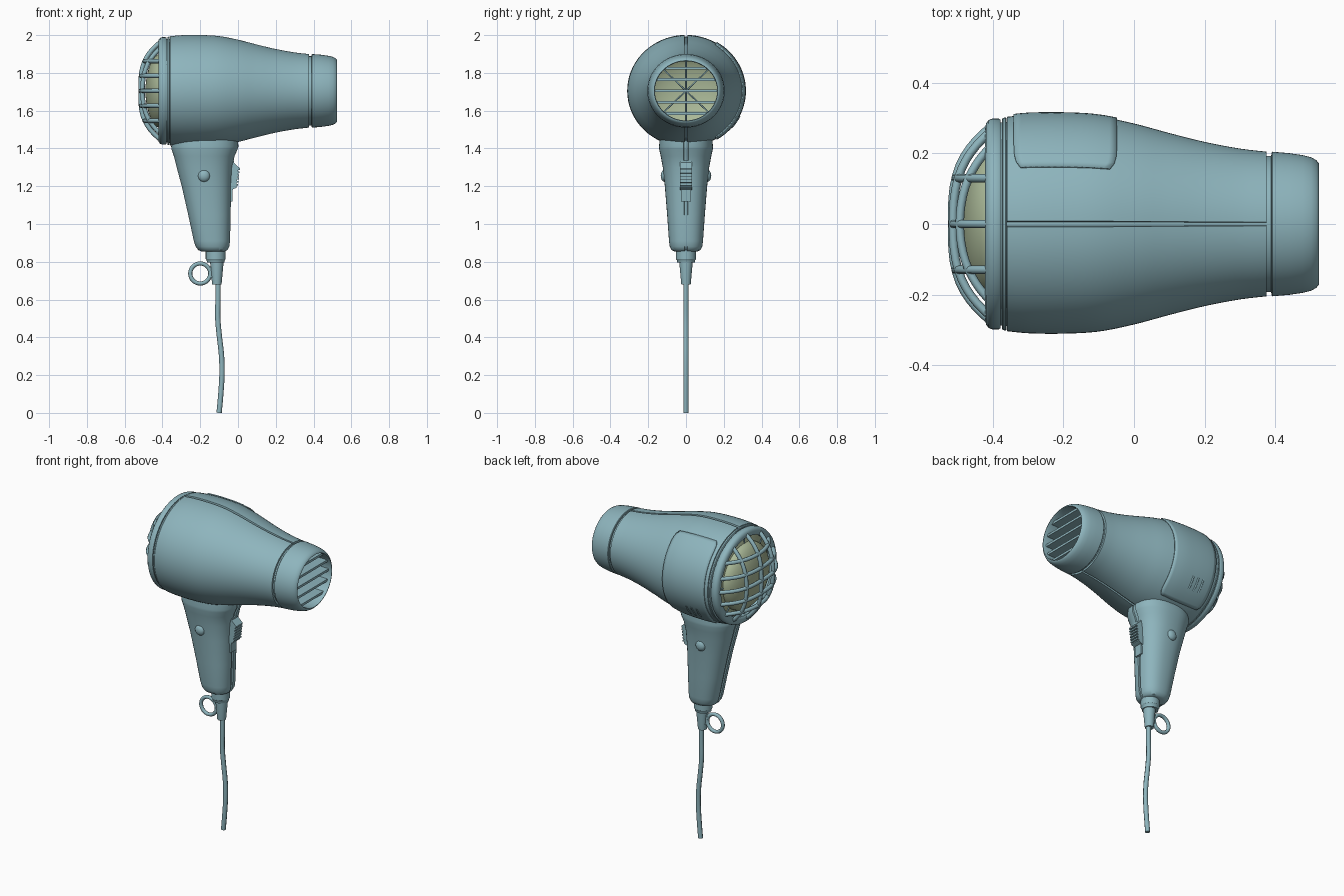
import bpy, bmesh, math
from math import sin, cos, pi, radians
from mathutils import Vector

if "Cube" in bpy.data.objects:
    bpy.data.objects.remove(bpy.data.objects["Cube"])

AXIS, SQ = 1.705, 0.95          # barrel axis height, vertical squash


def material(name, rgb):
    m = bpy.data.materials.new(name)
    m.diffuse_color = (*rgb, 1)
    m.use_nodes = True
    m.node_tree.nodes["Principled BSDF"].inputs["Base Color"].default_value = m.diffuse_color
    return m


TEAL = material("teal", (0.27, 0.46, 0.51))
GREEN = material("pale_green", (0.40, 0.48, 0.31))


def finish(bm, name, mat=TEAL, angle=35):
    bmesh.ops.recalc_face_normals(bm, faces=bm.faces)
    me = bpy.data.meshes.new(name)
    bm.to_mesh(me)
    bm.free()
    ob = bpy.data.objects.new(name, me)
    bpy.context.collection.objects.link(ob)
    me.materials.append(mat)
    bpy.ops.object.select_all(action='DESELECT')
    ob.select_set(True)
    bpy.context.view_layer.objects.active = ob
    bpy.ops.object.shade_smooth_by_angle(angle=radians(angle))
    return ob


def ring_steps(n, half=0):
    """(angle, inset) pairs; half > 0 cuts a seam at 0 and 180 degrees."""
    out = []
    for base in (0, pi):
        if half:
            out += [(base - half, 0), (base - half * .8, 1), (base + half * .8, 1), (base + half, 0)]
        out += [(base + pi * i / n, 0) for i in range(1 if half else 0, n)]
    return out


def loft(name, rings, loop=False, caps=False, mat=TEAL):
    bm = bmesh.new()
    vs = [[bm.verts.new(p) for p in r] for r in rings]
    n = len(vs[0])
    for k in range(len(vs) if loop else len(vs) - 1):
        a, b = vs[k], vs[(k + 1) % len(vs)]
        for i in range(n):
            j = (i + 1) % n
            bm.faces.new((a[i], a[j], b[j], b[i]))
    if caps:
        bm.faces.new(vs[0])
        bm.faces.new(vs[-1])
    return finish(bm, name, mat)


def barrel_pt(x, r, a):
    return Vector((x, r * sin(a), AXIS + SQ * r * cos(a)))


def lathe_x(name, profile, loop=True, seam=0, mat=TEAL, caps=False):
    st = ring_steps(36, seam)
    return loft(name, [[barrel_pt(x, r - 0.01 * d, a) for a, d in st] for x, r in profile], loop, caps, mat)


def lathe_z(name, cx, profile):
    return loft(name, [[(cx + r * cos(a), r * sin(a), z) for a, _ in ring_steps(12)] for z, r in profile], caps=True)


def rod(name, pts, radius, mat=TEAL, cyclic=False):
    cu = bpy.data.curves.new(name, 'CURVE')
    cu.dimensions = '3D'
    cu.bevel_depth, cu.bevel_resolution, cu.use_fill_caps = radius, 2, True
    sp = cu.splines.new('POLY')
    sp.points.add(len(pts) - 1)
    for p, c in zip(sp.points, pts):
        p.co = (*c, 1)
    sp.use_cyclic_u = cyclic
    sp.use_smooth = True
    cu.materials.append(mat)
    ob = bpy.data.objects.new(name, cu)
    bpy.context.collection.objects.link(ob)
    return ob


def prism_y(name, outline, half):
    bm = bmesh.new()
    f = bm.faces.new([bm.verts.new((x, -half, z)) for x, z in outline])
    ext = bmesh.ops.extrude_face_region(bm, geom=[f])
    bmesh.ops.translate(bm, vec=(0, 2 * half, 0), verts=[v for v in ext['geom'] if isinstance(v, bmesh.types.BMVert)])
    return finish(bm, name)


def spline(pts, t):
    """Catmull-Rom value at t through (t, value) points."""
    k = max(i for i in range(len(pts) - 1) if pts[i][0] <= t + 1e-6 or i == 0)
    p = [pts[min(max(k + o, 0), len(pts) - 1)] for o in (-1, 0, 1, 2)]
    h = p[2][0] - p[1][0]
    u = (t - p[1][0]) / h
    m0 = (p[2][1] - p[0][1]) / (p[2][0] - p[0][0]) * h
    m1 = (p[3][1] - p[1][1]) / (p[3][0] - p[1][0]) * h
    return ((2*u**3 - 3*u*u + 1) * p[1][1] + (u**3 - 2*u*u + u) * m0
            + (3*u*u - 2*u**3) * p[2][1] + (u**3 - u*u) * m1)


# Barrel shell with a seam along top and bottom
BODY = [(-.36, .304), (-.3, .31), (-.2, .311), (-.1, .305), (0, .285), (.1, .258), (.2, .233), (.3, .214), (.376, .205)]
xs = [-.36 + .736 * i / 32 for i in range(33)]
outer = [(x, spline(BODY, x)) for x in xs]
inner = [(x, r - .022) for x, r in outer[::-4]]
lathe_x("barrel", outer + inner, seam=radians(1.5))
lathe_x("barrel_rear_band", [(-.374, .28), (-.374, .298), (-.372, .301), (-.364, .302), (-.362, .3), (-.362, .28)])
lathe_x("groove_liner", [(-.38, .288), (-.355, .29), (-.355, .27), (-.38, .27)])

# Nozzle and its slats
lathe_x("nozzle", [(.37, .193), (.389, .193), (.39, .202), (.393, .205), (.44, .201), (.48, .195), (.503, .189),
                   (.517, .181), (.524, .173), (.525, .168), (.515, .165), (.42, .168), (.37, .175)])
for i in range(-2, 3):
    z = AXIS + .06 * i
    w = .17 * math.sqrt(1 - (.06 * i / .165) ** 2)
    prism_y("nozzle_slat", [(.41, z - .007), (.505, z - .007), (.505, z + .007), (.41, z + .007)], w)

# Rear rim and cage bars
lathe_x("rear_rim", [(-.414, .25), (-.42, .257), (-.422, .27), (-.42, .285), (-.412, .295), (-.402, .299),
                     (-.384, .299), (-.379, .296), (-.378, .25)])
R = .27


def cage_x(r):
    return -.412 - .104 * (1 - min(1, r / R) ** 3.2)


def cage_bar(name, off, across):
    m = math.sqrt(R * R - off * off)
    pts = []
    for i in range(25):
        s = -m * cos(pi * i / 24)
        y, z = (s, off) if across else (off, s)
        pts.append((cage_x(math.hypot(y, z)), y, AXIS + SQ * z))
    rod(name, pts, .012)


for i in range(-2, 3):
    cage_bar("cage_cross_bar", .083 * i, True)
for i in (-1, 0, 1):
    cage_bar("cage_upright_bar", .13 * i, False)

# Pale filter dome behind the cage, with spokes inside
dome = [(-.40 - .09 * cos(t), .001 + .21 * sin(t)) for t in [pi / 2 * i / 10 for i in range(11)]]
lathe_x("filter_dome", dome + [(-.385, .255)], loop=False, mat=GREEN)
for k in range(4):
    a = pi * k / 4
    rod("filter_spoke", [barrel_pt(-.4, s, a) for s in (-.25, .25)], .004)

# Hatch wrapped around the back of the barrel
bm = bmesh.new()
NU, NV = 14, 30
grid = []
for j in range(NV + 1):
    t = 2 * j / NV - 1
    a = pi / 2 + radians(59) * t
    half = .146 * (1 - .13 * abs(t) ** 16)
    row = []
    for i in range(NU + 1):
        x = -.195 + half * (2 * i / NU - 1)
        row.append(bm.verts.new(barrel_pt(x, spline(BODY, x) + .003, a)))
    grid.append(row)
for a, b in zip(grid, grid[1:]):
    for i in range(NU):
        bm.faces.new((a[i], a[i + 1], b[i + 1], b[i]))
hatch = finish(bm, "side_hatch")
mod = hatch.modifiers.new("thickness", 'SOLIDIFY')
mod.thickness, mod.offset = .006, 0

# Grip ridges low on the hatch
for i in range(3):
    x = -.27 + .035 * i
    rod("hatch_ridge", [barrel_pt(x, spline(BODY, x) + .004, radians(a)) for a in (116, 121, 126, 131)], .006)

# Handle: lofted superellipse with seam front and rear (z, rear x, front x, half width)
SECT = [(1.46, -.35, 0, .138), (1.41, -.354, .002, .143), (1.395, -.352, -.002, .142), (1.36, -.34, -.018, .134),
        (1.3, -.325, -.03, .123), (1.2, -.298, -.036, .112), (1.05, -.264, -.039, .1), (.91, -.234, -.042, .09),
        (.88, -.224, -.046, .086), (.862, -.21, -.056, .076), (.855, -.195, -.07, .062)]


def power(v):
    return math.copysign(abs(v) ** .85, v)


def handle_ring(z, x0, x1, hy):
    c, hx = (x0 + x1) / 2, (x1 - x0) / 2
    return [(c + (hx - .008 * d) * power(cos(a)), hy * power(sin(a)), z) for a, d in ring_steps(20, radians(3.5))]


loft("handle", [handle_ring(*s) for s in SECT], caps=True)

# Screw caps on both sides
for side in (-1, 1):
    bm = bmesh.new()
    bmesh.ops.create_uvsphere(bm, u_segments=16, v_segments=10, radius=.032)
    bmesh.ops.scale(bm, vec=(1, .65, 1), verts=bm.verts)
    bmesh.ops.translate(bm, vec=(-.18, side * .113, 1.255), verts=bm.verts)
    finish(bm, "screw_cap")

# Switch plate and ridged slider
prism_y("switch_plate", [(-.07, 1.12), (-.03, 1.12), (-.022, 1.335), (-.07, 1.335)], .026)
teeth = []
for i in range(6):
    t = i / 6
    x, z = .010 - .012 * t, 1.295 - .1 * t
    teeth += [(x, z), (x, z - .009), (x - .009, z - .01), (x - .009, z - .0165)]
prism_y("switch_slider", [(-.06, 1.33), (-.028, 1.33)] + teeth + [(-.006, 1.193), (-.035, 1.18), (-.06, 1.18)], .032)

# Cord collar, strain relief, hanging ring and cord
lathe_z("cord_collar", -.118, [(.87, .053), (.815, .053), (.808, .048), (.795, .046)])
lathe_z("strain_relief", -.112, [(.8, .035), (.79, .035), (.68, .025)])
rod("hanging_ring", [(-.2 + .053 * cos(a), 0, .738 + .053 * sin(a)) for a in [2 * pi * i / 32 for i in range(32)]],
    .011, cyclic=True)
prism_y("ring_link", [(-.155, .765), (-.12, .8), (-.12, .7), (-.148, .72)], .01)
CORD = [(0, -.1), (.1, -.091), (.2, -.085), (.3, -.087), (.4, -.098), (.5, -.107), (.6, -.106), (.69, -.106)]
rod("cord", [(spline(CORD, .69 * i / 30), 0, .69 * i / 30) for i in range(31)], .014)
